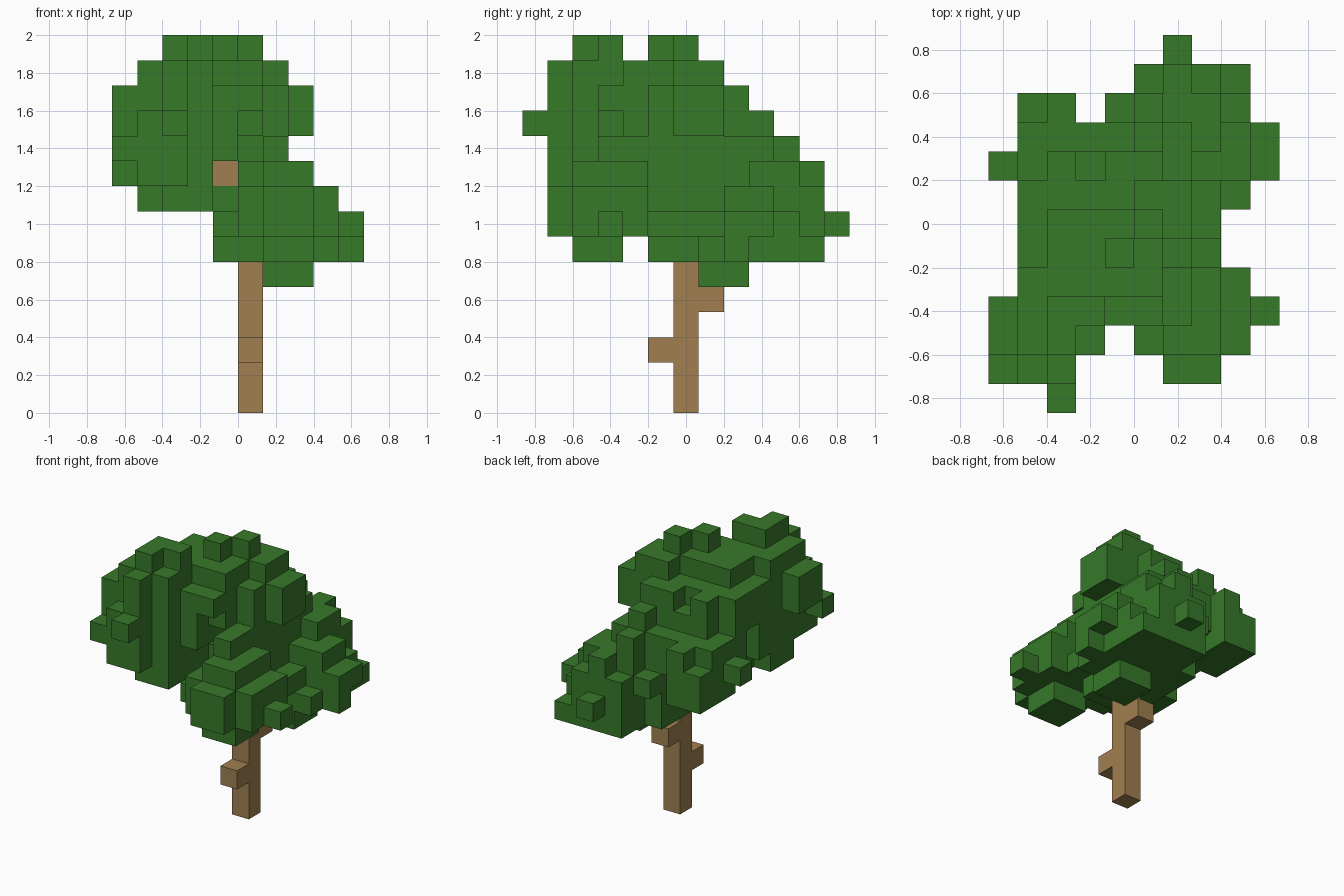
import bpy
import bmesh
from mathutils import Vector

UNIT = 2 / 15  # edge of one block

cube = bpy.data.objects.get("Cube")
if cube:
    bpy.data.objects.remove(cube, do_unlink=True)


def make_material(name, colour):
    mat = bpy.data.materials.new(name)
    mat.use_nodes = True
    mat.diffuse_color = colour
    mat.node_tree.nodes["Principled BSDF"].inputs["Base Color"].default_value = colour
    return mat


def fill(boxes):
    """Block cells covered by boxes given as x, y and z ranges."""
    return {(x, y, z)
            for x0, x1, y0, y1, z0, z1 in boxes
            for x in range(x0, x1)
            for y in range(y0, y1)
            for z in range(z0, z1)}


def build_blocks(name, cells, material):
    """Make one mesh from the outer faces of a set of block cells."""
    bm = bmesh.new()
    for cell in cells:
        centre = Vector((cell[0] + 0.5, cell[1], cell[2] + 0.5))
        for axis in range(3):
            for side in (-1, 1):
                step = Vector((0, 0, 0))
                step[axis] = side
                if tuple(int(c + s) for c, s in zip(cell, step)) in cells:
                    continue
                u = Vector((0, 0, 0))
                u[(axis + 1) % 3] = 0.5
                v = step.cross(u)
                middle = centre + step / 2
                corners = (middle - u - v, middle + u - v, middle + u + v, middle - u + v)
                bm.faces.new([bm.verts.new(p * UNIT) for p in corners])
    bmesh.ops.remove_doubles(bm, verts=bm.verts, dist=UNIT / 100)
    mesh = bpy.data.meshes.new(name)
    bm.to_mesh(mesh)
    bm.free()
    mesh.materials.append(material)
    obj = bpy.data.objects.new(name, mesh)
    bpy.context.collection.objects.link(obj)
    return obj


leaf_green = make_material("leaf green", (0.038, 0.192, 0.022, 1))
bark_brown = make_material("bark brown", (0.35, 0.212, 0.08, 1))

# Trunk with a front stub, a rear stub and a high side branch
trunk = fill([
    (0, 1, 0, 1, 0, 10),
    (0, 1, -1, 0, 2, 3),
    (0, 1, 1, 2, 4, 5),
    (-1, 0, 0, 1, 9, 10),
])

# High front right clump, stepped in toward the top
upper_clump = fill([
    (-3, -1, -4, 2, 8, 9),
    (-4, -3, -3, -1, 8, 9),
    (-4, -1, -4, 0, 9, 11),
    (-3, -1, 0, 3, 9, 11),
    (-4, -2, -5, -4, 9, 12),
    (-4, -1, -4, 2, 11, 13),
    (-1, 0, -3, 3, 10, 12),
    (0, 1, -2, 2, 11, 12),
    (-1, 1, -3, 2, 12, 13),
    (1, 2, -1, 2, 11, 13),
    (-1, 1, 2, 3, 12, 13),
    (2, 3, 0, 2, 11, 13),
    (-4, -1, -4, -1, 13, 14),
    (-3, 1, -2, 1, 13, 14),
    (0, 2, 0, 2, 13, 14),
    (-3, -2, -5, -4, 12, 14),
    # crest blocks and side knobs
    (-3, -1, -3, -2, 14, 15),
    (-3, -2, -4, -3, 14, 15),
    (-1, 0, -1, 0, 14, 15),
    (0, 1, 0, 1, 14, 15),
    (-5, -4, -4, -2, 11, 13),
    (-5, -4, -5, -4, 10, 11),
    (-3, -2, -6, -5, 11, 12),
])

# Low front left clump
front_clump = fill([
    (1, 3, -4, -2, 6, 7),
    (1, 3, -5, -4, 7, 9),
    (0, 4, -4, -1, 7, 9),
    (1, 3, -4, -1, 9, 10),
    (0, 2, -2, 1, 7, 10),
    (-1, 1, -3, 0, 7, 8),
    (1, 2, -3, 0, 10, 11),
    (4, 5, -3, -2, 7, 8),
])

# Low rear left clump, the largest overhang
rear_clump = fill([
    (1, 3, 1, 3, 5, 6),
    (0, 3, 1, 6, 6, 8),
    (0, 2, 1, 6, 8, 9),
    (2, 3, 2, 6, 8, 9),
    (3, 4, 1, 6, 6, 7),
    (3, 4, 2, 5, 7, 8),
    (3, 4, 2, 4, 8, 9),
    (0, 2, -1, 1, 6, 9),
    (2, 3, -1, 1, 7, 8),
    (-1, 0, -1, 4, 6, 8),
    (-1, 0, 0, 5, 8, 9),
    (0, 2, 1, 5, 9, 10),
    (2, 3, 3, 5, 9, 10),
    (-1, 0, 1, 4, 9, 11),
    (1, 2, 5, 6, 9, 10),
    (0, 2, 0, 4, 10, 11),
    (0, 1, 4, 5, 10, 11),
    (0, 1, 2, 4, 11, 12),
    (4, 5, 2, 3, 6, 8),
    (4, 5, 3, 4, 7, 8),
    (1, 2, 6, 7, 7, 8),
])

# Middle rear right clump
side_clump = fill([
    (-4, -2, 2, 5, 8, 10),
    (-4, -1, 1, 4, 9, 11),
    (-3, -1, 1, 3, 11, 12),
    (-3, -2, 2, 3, 12, 13),
    (-3, -2, 4, 5, 10, 11),
    (-5, -4, 2, 3, 9, 10),
])

crown = (upper_clump | front_clump | rear_clump | side_clump) - trunk
build_blocks("trunk", trunk, bark_brown)
build_blocks("leaf_crown", crown, leaf_green)
